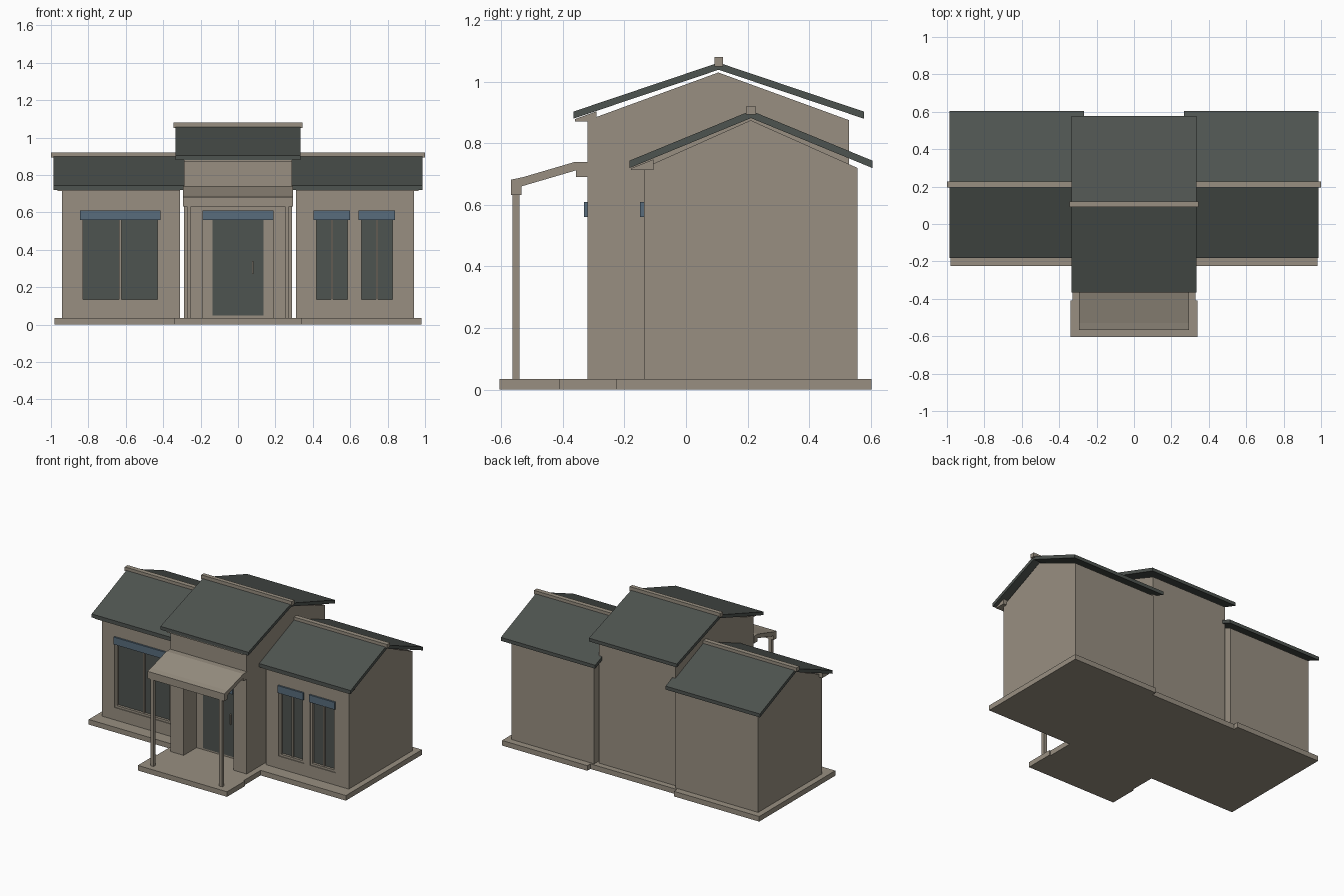
import bpy, bmesh

if "Cube" in bpy.data.objects:
    bpy.data.objects.remove(bpy.data.objects["Cube"])


def material(name, rgb):
    m = bpy.data.materials.new(name)
    m.diffuse_color = (*rgb, 1)
    m.use_nodes = True
    m.node_tree.nodes["Principled BSDF"].inputs["Base Color"].default_value = m.diffuse_color
    return m


BEIGE = material("beige plaster", (0.314, 0.275, 0.220))
DARK = material("dark slate", (0.076, 0.087, 0.079))
BLUE = material("awning blue", (0.098, 0.150, 0.202))


def prism(name, x0, x1, profile, mat):
    """Extrude a (y, z) profile from x0 to x1."""
    bm = bmesh.new()
    a = [bm.verts.new((x0, y, z)) for y, z in profile]
    b = [bm.verts.new((x1, y, z)) for y, z in profile]
    bm.faces.new(a)
    bm.faces.new(b[::-1])
    n = len(profile)
    for i in range(n):
        bm.faces.new((a[i], b[i], b[(i + 1) % n], a[(i + 1) % n]))
    bmesh.ops.recalc_face_normals(bm, faces=bm.faces[:])
    me = bpy.data.meshes.new(name)
    bm.to_mesh(me)
    bm.free()
    me.materials.append(mat)
    ob = bpy.data.objects.new(name, me)
    bpy.context.collection.objects.link(ob)
    return ob


def box(name, x0, x1, y0, y1, z0, z1, mat=BEIGE):
    return prism(name, x0, x1, [(y0, z0), (y1, z0), (y1, z1), (y0, z1)], mat)


def house(name, x0, x1, y0, y1, eave, peak):
    """Walls with a gable top."""
    return prism(name, x0, x1, [(y0, BASE), (y1, BASE), (y1, eave),
                                ((y0 + y1) / 2, peak), (y0, eave)], BEIGE)


def roof(name, x0, x1, y0, y1, eave, peak, t):
    ym = (y0 + y1) / 2
    prism(name, x0, x1, [(y0, eave), (ym, peak), (y1, eave),
                         (y1, eave - t), (ym, peak - t), (y0, eave - t)], DARK)


def cut(wall, x0, x1, y0, y1, z0, z1):
    """Recess in a wall."""
    c = box("opening_cutter", x0, x1, y0, y1, z0, z1)
    c.hide_render = True
    c.hide_viewport = True
    mod = wall.modifiers.new("opening", 'BOOLEAN')
    mod.operation = 'DIFFERENCE'
    mod.solver = 'EXACT'
    mod.object = c


BASE = 0.035
WING_Y = -0.137


def window(wall, x0, x1):
    """Recessed two-pane window with frame and blue awning strip."""
    z0, z1, f = 0.12, 0.60, 0.015
    cut(wall, x0, x1, WING_Y - 0.05, WING_Y + 0.03, z0, z1)
    yf, yb, yg = WING_Y + 0.005, WING_Y + 0.03, WING_Y + 0.022
    xm = (x0 + x1) / 2
    box("window_glass", x0 + f, x1 - f, yg, yb, z0 + f, z1 - f, DARK)
    box("window_frame_left", x0, x0 + f, yf, yb, z0, z1)
    box("window_frame_right", x1 - f, x1, yf, yb, z0, z1)
    box("window_sill", x0 + f, x1 - f, yf, yb, z0, z0 + f)
    box("window_head", x0 + f, x1 - f, yf, yb, z1 - f, z1)
    box("window_mullion", xm - 0.006, xm + 0.006, yf + 0.005, yb, z0 + f, z1 - f)
    box("window_awning", x0, x1, WING_Y - 0.012, WING_Y + 0.001, 0.56, 0.61, BLUE)


# ground slabs
box("center_slab", -0.33, 0.33, -0.41, 0.57, 0, BASE)
box("porch_slab", -0.34, 0.34, -0.605, -0.41, 0, BASE)

# two side wings
wings = {}
for s, side in ((-1, "left"), (1, "right")):
    def span(a, b):
        return sorted((s * a, s * b))
    box(side + "_slab", *span(0.33, 0.98), -0.225, 0.603, 0, BASE)
    wings[side] = house(side + "_wing_walls", *span(0.31, 0.94), WING_Y, 0.557, 0.72, 0.875)
    roof(side + "_wing_roof", *span(0.268, 0.987), -0.183, 0.605, 0.744, 0.906, 0.024)
    box(side + "_wing_ridge", *span(0.268, 1.0), 0.195, 0.227, 0.893, 0.92)
    prism(side + "_wing_soffit", *span(0.31, 0.965),
          [(-0.178, 0.714), (-0.105, 0.714), (-0.105, 0.748), (-0.178, 0.719)], BEIGE)

window(wings["left"], -0.845, -0.415)
window(wings["right"], 0.405, 0.60)
window(wings["right"], 0.645, 0.84)

# taller central block with door recess
center = house("center_walls", -0.29, 0.29, -0.32, 0.53, 0.875, 1.03)
cut(center, -0.19, 0.19, -0.40, -0.18, BASE - 0.02, 0.60)
roof("center_roof", -0.335, 0.335, -0.366, 0.578, 0.903, 1.062, 0.023)
box("center_ridge", -0.345, 0.345, 0.092, 0.12, 1.05, 1.08)
prism("center_soffit", -0.29, 0.29,
      [(-0.36, 0.871), (-0.29, 0.871), (-0.29, 0.904), (-0.36, 0.879)], BEIGE)

# door
box("door", -0.135, 0.135, -0.186, -0.179, 0.048, 0.585, DARK)
box("door_handle", 0.074, 0.082, -0.197, -0.185, 0.27, 0.34)
box("door_awning", -0.19, 0.19, -0.331, -0.319, 0.56, 0.61, BLUE)

# porch canopy and posts
prism("porch_canopy", -0.293, 0.293,
      [(-0.568, 0.632), (-0.568, 0.682), (-0.53, 0.69), (-0.36, 0.74), (-0.319, 0.74),
       (-0.319, 0.69), (-0.358, 0.69), (-0.358, 0.712), (-0.535, 0.66), (-0.535, 0.632)], BEIGE)
for s, side in ((-1, "left"), (1, "right")):
    box(side + "_porch_post", s * 0.262 - 0.012, s * 0.262 + 0.012, -0.563, -0.541, BASE, 0.64)
